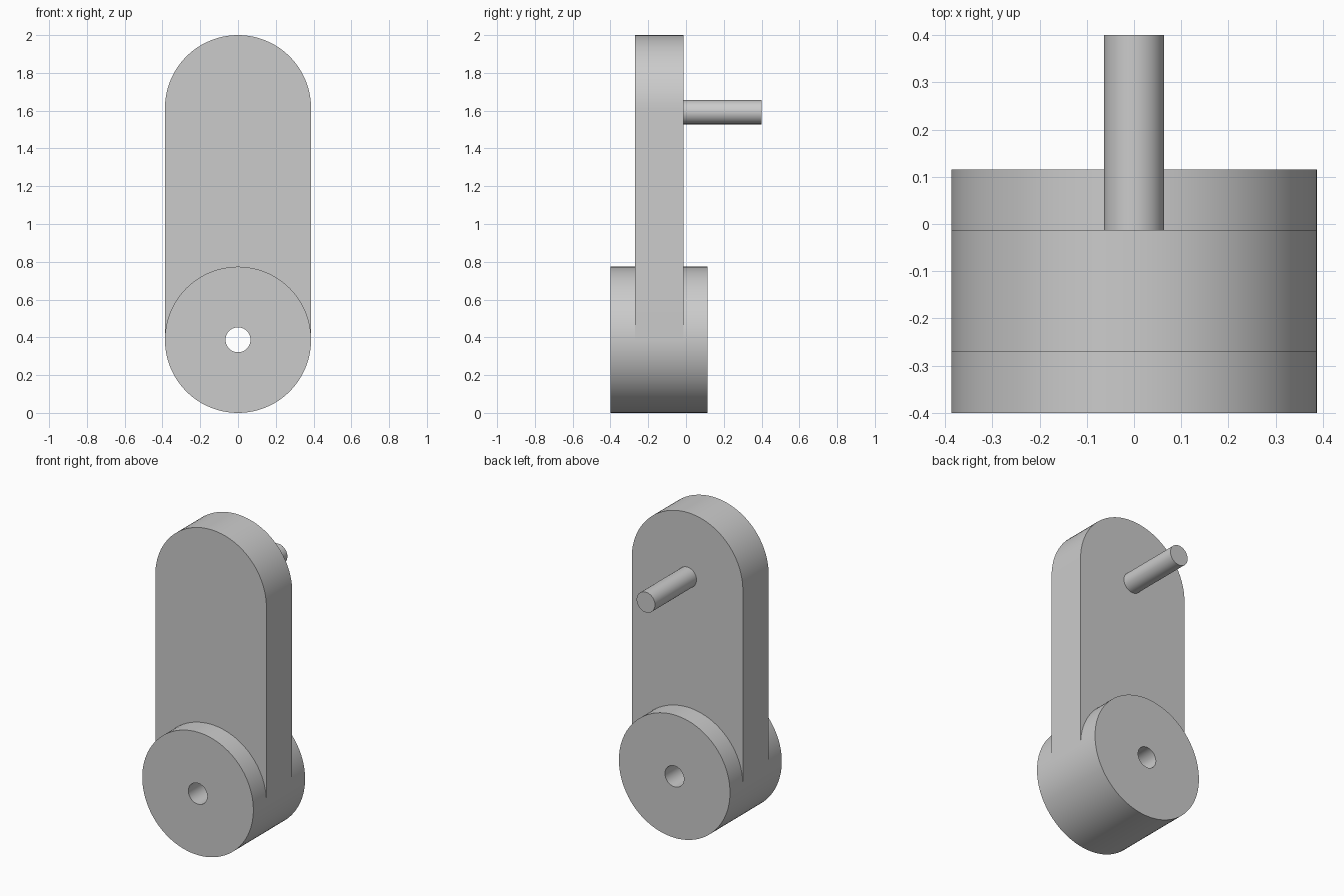
import bpy
import bmesh
from math import sin, cos, pi, radians

cube = bpy.data.objects.get("Cube")
if cube:
    bpy.data.objects.remove(cube, do_unlink=True)

R = 0.387          # shared radius of the hub and the arm's rounded end
HUB_Z = R
ARM_TOP_Z = 2 - R
SEG = 96

grey = bpy.data.materials.new("light grey")
grey.use_nodes = True
colour = (0.6, 0.6, 0.6, 1)
grey.diffuse_color = colour
grey.node_tree.nodes["Principled BSDF"].inputs["Base Color"].default_value = colour


def arc(radius, z, start, end, steps):
    """Points (x, z) along an arc, both ends included."""
    angles = [start + (end - start) * i / steps for i in range(steps + 1)]
    return [(radius * cos(a), z + radius * sin(a)) for a in angles]


def circle(radius, z, steps=SEG):
    return arc(radius, z, 0, 2 * pi, steps)[:-1]


def extrude(name, outline, y0, y1, hole=None):
    """Extrude an outline in the xz plane along y, with an optional hole."""
    bm = bmesh.new()

    def wall(points):
        rings = [[bm.verts.new((x, y, z)) for x, z in points] for y in (y0, y1)]
        for i in range(len(points)):
            j = (i + 1) % len(points)
            bm.faces.new((rings[0][i], rings[0][j], rings[1][j], rings[1][i]))
        return rings

    outer = wall(outline)
    if hole:
        inner = wall(hole)
        for a, b in zip(outer, inner):
            for i in range(len(a)):
                j = (i + 1) % len(a)
                bm.faces.new((a[i], a[j], b[j], b[i]))
    else:
        for ring in outer:
            bm.faces.new(ring)
    bmesh.ops.recalc_face_normals(bm, faces=bm.faces)
    mesh = bpy.data.meshes.new(name)
    bm.to_mesh(mesh)
    bm.free()
    mesh.materials.append(grey)
    obj = bpy.data.objects.new(name, mesh)
    bpy.context.collection.objects.link(obj)
    bpy.ops.object.select_all(action="DESELECT")
    obj.select_set(True)
    bpy.context.view_layer.objects.active = obj
    bpy.ops.object.shade_smooth_by_angle(angle=radians(30))
    return obj


# Round hub with a bore right through it
extrude("hub", circle(R, HUB_Z), -0.4, 0.115, circle(0.066, HUB_Z))

# Arm: rounded top, straight sides, lower end cupped over the hub
arm_outline = (arc(R, ARM_TOP_Z, 0, pi, SEG // 2)
               + arc(R, HUB_Z, pi, 0, SEG // 2))
extrude("arm", arm_outline, -0.27, -0.013)

# Handle pin on the back of the arm
extrude("handle_pin", circle(0.064, 1.592, 48), -0.013, 0.4)
